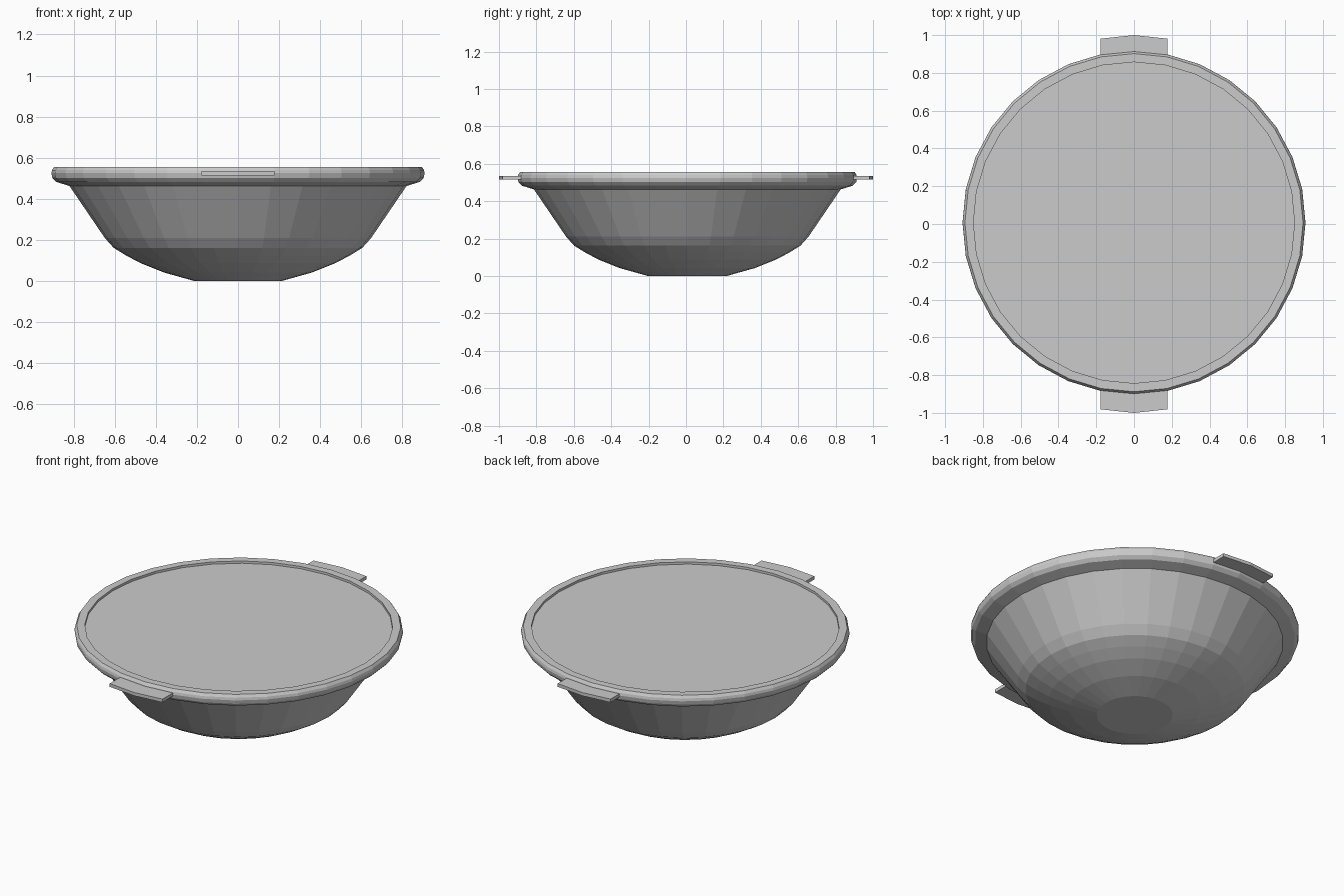
import bpy, bmesh
from math import sin, cos, pi

if "Cube" in bpy.data.objects:
    bpy.data.objects.remove(bpy.data.objects["Cube"])

SIDES = 32
CY = 0.007  # bowl sits very slightly towards the back


def finish(name, bm):
    bmesh.ops.recalc_face_normals(bm, faces=bm.faces)
    mesh = bpy.data.meshes.new(name)
    bm.to_mesh(mesh)
    bm.free()
    obj = bpy.data.objects.new(name, mesh)
    bpy.context.collection.objects.link(obj)
    return obj


def lathe(name, profile, cap_start=False, cap_end=False):
    bm = bmesh.new()
    rings = [[bm.verts.new((r * cos(2 * pi * i / SIDES), CY + r * sin(2 * pi * i / SIDES), z))
              for i in range(SIDES)] for r, z in profile]
    for a, b in zip(rings, rings[1:]):
        for i in range(SIDES):
            j = (i + 1) % SIDES
            bm.faces.new((a[i], a[j], b[j], b[i]))
    if cap_start:
        bm.faces.new(rings[0])
    if cap_end:
        bm.faces.new(rings[-1])
    return finish(name, bm)


# Bowl with rolled rim, closed by the slightly sunken flat surface
lathe("bowl", [(0.21, 0), (0.36, 0.042), (0.475, 0.088), (0.545, 0.125),
               (0.605, 0.162), (0.648, 0.21), (0.82, 0.463), (0.885, 0.483),
               (0.903, 0.502), (0.908, 0.525), (0.905, 0.54), (0.895, 0.556),
               (0.85, 0.556), (0.85, 0.542)], cap_start=True, cap_end=True)


# Flat curved tab handles, front and back
def handle(name, side):
    bm = bmesh.new()
    outline = [(-0.178, 0.87), (0, 0.88), (0.178, 0.87),
               (0.178, 0.981), (0, 1.0), (-0.178, 0.981)]
    face = bm.faces.new([bm.verts.new((x, side * y, 0.515)) for x, y in outline])
    ext = bmesh.ops.extrude_face_region(bm, geom=[face])
    verts = [v for v in ext["geom"] if isinstance(v, bmesh.types.BMVert)]
    bmesh.ops.translate(bm, verts=verts, vec=(0, 0, 0.02))
    finish(name, bm)


handle("front_handle", -1)
handle("back_handle", 1)
